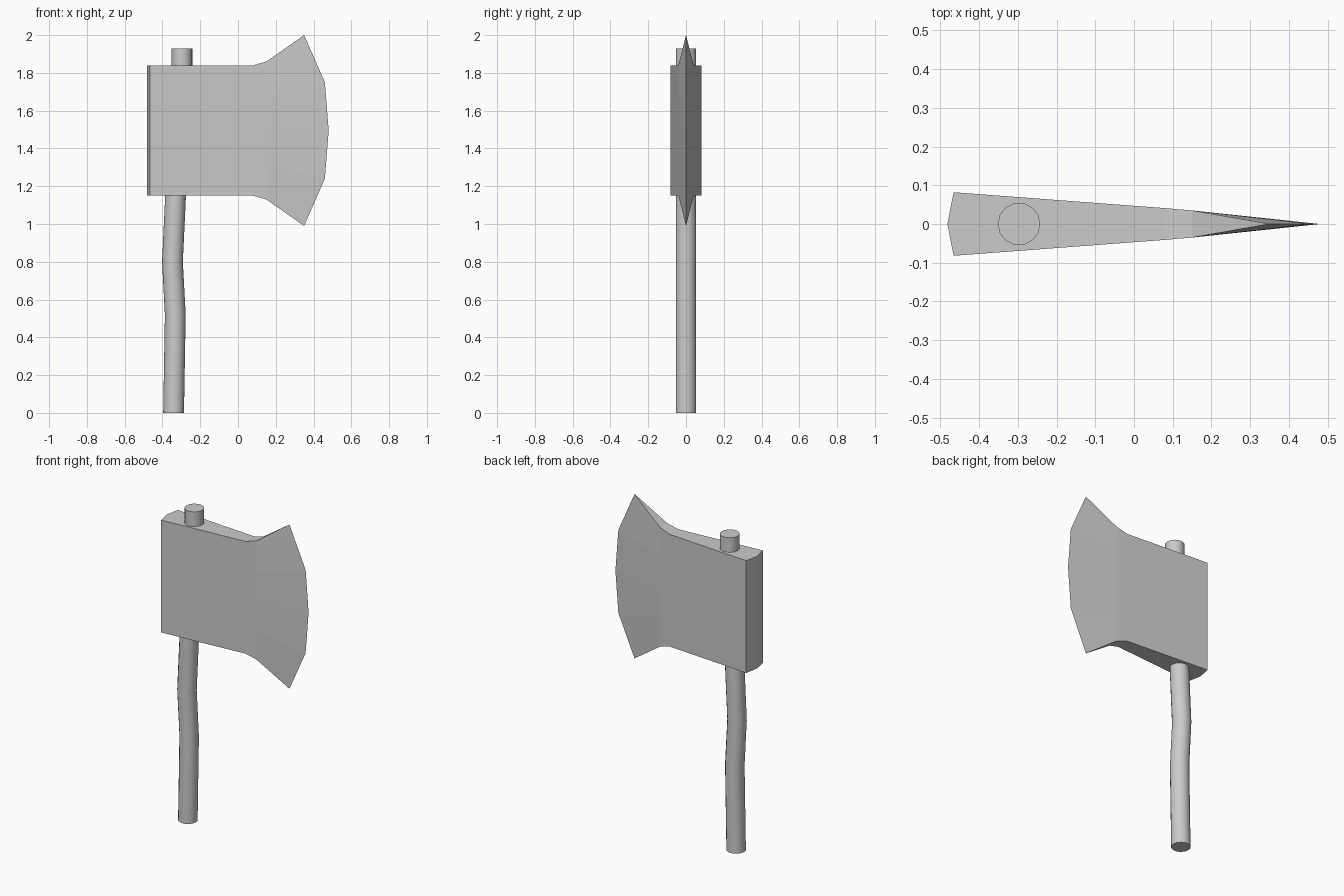
import bpy, bmesh, math

if "Cube" in bpy.data.objects:
    bpy.data.objects.remove(bpy.data.objects["Cube"])


def loft(name, rings, caps):
    """Join equal-length point rings into a closed mesh; caps lists end faces."""
    bm = bmesh.new()
    vs = [[bm.verts.new(p) for p in ring] for ring in rings]
    n = len(rings[0])
    for a, b in zip(vs, vs[1:]):
        for i in range(n):
            j = (i + 1) % n
            bm.faces.new((a[i], a[j], b[j], b[i]))
    for end in (vs[0], vs[-1]):
        for cap in caps:
            bm.faces.new([end[i] for i in cap])
    bmesh.ops.recalc_face_normals(bm, faces=bm.faces[:])
    mesh = bpy.data.meshes.new(name)
    bm.to_mesh(mesh)
    bm.free()
    obj = bpy.data.objects.new(name, mesh)
    bpy.context.collection.objects.link(obj)
    return obj


# Axe head: wedge rings stacked from bottom to top, flaring at the cutting edge
MID = 1.495
edge = [(-1, 0.35, 0.505), (-0.5, 0.46, 0.255), (0, 0.48, 0),
        (0.5, 0.46, 0.255), (1, 0.35, 0.505)]
rings = []
for t, edge_x, edge_h in edge:
    z_body = MID + 0.345 * t
    z_neck = MID + 0.365 * t
    z_edge = MID + math.copysign(edge_h, t)
    side = [(-0.466, 0.082, z_body), (0.08, 0.041, z_body), (0.15, 0.035, z_neck)]
    mirrored = [(x, -y, z) for x, y, z in reversed(side)]
    rings.append([(-0.482, 0, z_body)] + side + [(edge_x, 0, z_edge)] + mirrored)
loft("axe_head", rings, [(0, 1, 7), (1, 2, 6, 7), (2, 3, 5, 6), (3, 4, 5)])

# Handle: gently bent round shaft passing through the head
SIDES, RADIUS = 14, 0.055
path = [(-0.341, 0), (-0.332, 0.52), (-0.347, 0.8), (-0.330, 1.16),
        (-0.297, 1.8), (-0.297, 1.93)]
angles = [2 * math.pi * i / SIDES for i in range(SIDES)]
rings = [[(x + RADIUS * math.cos(a), RADIUS * math.sin(a), z) for a in angles]
         for x, z in path]
handle = loft("handle", rings, [tuple(range(SIDES))])
bpy.context.view_layer.objects.active = handle
handle.select_set(True)
bpy.ops.object.shade_smooth_by_angle(angle=math.radians(40))
